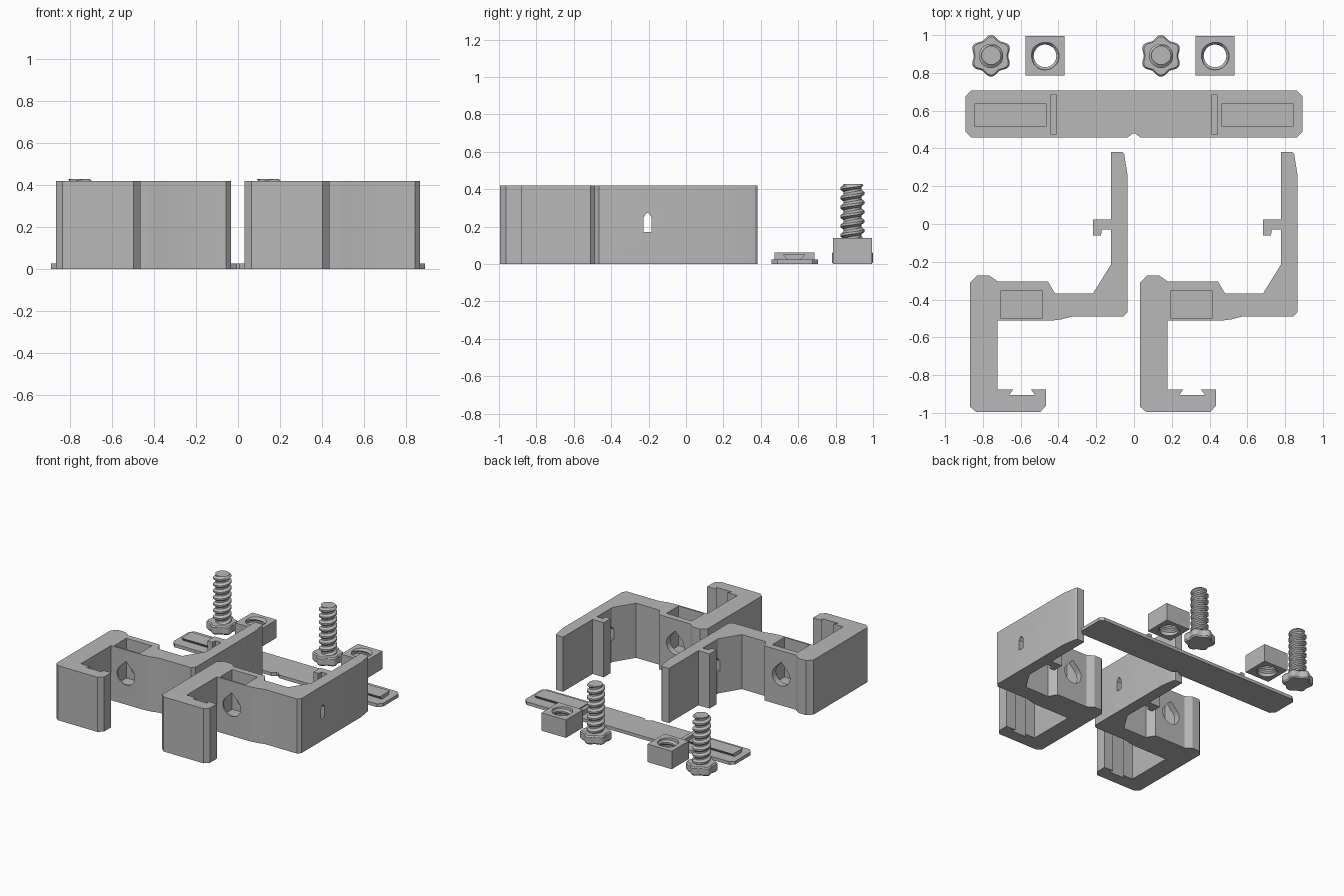
import bpy, bmesh
from math import sin, cos, pi, floor, ceil, radians
from mathutils import Vector

if "Cube" in bpy.data.objects:
    bpy.data.objects.remove(bpy.data.objects["Cube"], do_unlink=True)

grey = bpy.data.materials.new("plain grey")
grey.use_nodes = True
grey.diffuse_color = (0.48, 0.48, 0.48, 1)
grey.node_tree.nodes["Principled BSDF"].inputs["Base Color"].default_value = grey.diffuse_color


def finish(name, bm):
    bmesh.ops.recalc_face_normals(bm, faces=bm.faces[:])
    mesh = bpy.data.meshes.new(name)
    bm.to_mesh(mesh)
    bm.free()
    mesh.materials.append(grey)
    ob = bpy.data.objects.new(name, mesh)
    bpy.context.collection.objects.link(ob)
    return ob


def prism(name, outline, axis, lo, hi):
    """Extrude a 2D outline along one axis (0, 1 or 2)."""
    def place(p, h):
        c = list(p)
        c.insert(axis, h)
        return c
    bm = bmesh.new()
    face = bm.faces.new([bm.verts.new(place(p, lo)) for p in outline])
    ext = bmesh.ops.extrude_face_region(bm, geom=[face])
    move = Vector(place((0, 0), hi - lo))
    bmesh.ops.translate(bm, verts=[v for v in ext["geom"] if isinstance(v, bmesh.types.BMVert)], vec=move)
    return finish(name, bm)


def rect(x0, x1, y0, y1):
    return [(x0, y0), (x1, y0), (x1, y1), (x0, y1)]


def activate(ob):
    for o in bpy.context.selected_objects:
        o.select_set(False)
    ob.select_set(True)
    bpy.context.view_layer.objects.active = ob


def cut(ob, *cutters):
    activate(ob)
    for c in cutters:
        mod = ob.modifiers.new("cut", "BOOLEAN")
        mod.operation, mod.solver, mod.object = "DIFFERENCE", "EXACT", c
        bpy.ops.object.modifier_apply(modifier=mod.name)
        bpy.data.objects.remove(c, do_unlink=True)


def smooth(ob, angle=30):
    activate(ob)
    bpy.ops.object.shade_smooth_by_angle(angle=radians(angle))


def duplicate(ob, name, dx):
    other = bpy.data.objects.new(name, ob.data.copy())
    other.location = ob.location + Vector((dx, 0, 0))
    bpy.context.collection.objects.link(other)


def threaded_rod(name, minor, major, z0, z1, limit, pitch=0.05, n=32):
    """Closed helical rod; limit(r, z) shapes its ends."""
    steps = [major, major, minor, minor]

    def radius(phase):
        t = (phase % 1) * 4
        k = floor(t)
        f = t - k
        return steps[k % 4] * (1 - f) + steps[(k + 1) % 4] * f

    bm = bmesh.new()
    rows = ceil((z1 - z0) / pitch * 4) + 14
    grid = []
    for k in range(rows):
        row = []
        for i in range(n):
            z = min(z1, max(z0, z0 + pitch * ((k - 6) / 4 + i / n)))
            r = limit(radius((z - z0) / pitch - i / n), z)
            row.append(bm.verts.new((r * cos(2 * pi * i / n), r * sin(2 * pi * i / n), z)))
        grid.append(row)
    for k in range(rows - 5):
        for i in range(n):
            j, s = ((i + 1), 0) if i < n - 1 else (0, 4)
            bm.faces.new((grid[k][i], grid[k + s][j], grid[k + s + 1][j], grid[k + 1][i]))
    bmesh.ops.remove_doubles(bm, verts=bm.verts[:], dist=1e-5)
    bmesh.ops.delete(bm, geom=[v for v in bm.verts if not v.link_faces], context="VERTS")
    bmesh.ops.holes_fill(bm, edges=[e for e in bm.edges if e.is_boundary], sides=0)
    return finish(name, bm)


SPACING = 0.9

# Clamp: hooked profile with a dovetail groove in the lower jaw and a small catch
profile = [
    (-.868, -.967), (-.836, -.995), (-.497, -.995), (-.465, -.962), (-.465, -.877),
    (-.545, -.877), (-.524, -.904), (-.66, -.904), (-.64, -.877), (-.722, -.877),
    (-.722, -.512), (-.44, -.512), (-.385, -.505), (-.328, -.49), (-.056, -.49),
    (-.034, -.466), (-.034, .257), (-.052, .37), (-.062, .382), (-.122, .382),
    (-.122, .024), (-.217, .024), (-.217, -.061), (-.175, -.061), (-.17, -.029),
    (-.122, -.029), (-.122, -.215), (-.217, -.368), (-.418, -.368), (-.455, -.305),
    (-.72, -.305), (-.767, -.273), (-.83, -.273), (-.868, -.31)]
clamp = prism("right_clamp", profile, 2, 0, 0.42)

# Nut pocket, teardrop screw hole and small slot
hx, hz, hr = -0.595, 0.225, 0.075
drop = [(hx + hr * cos(a), hz + hr * sin(a))
        for a in (radians(135 + 270 * i / 24) for i in range(25))]
drop.append((hx, hz + hr * 2 ** 0.5))
slot = [(-.227, .171), (-.184, .171), (-.184, .25), (-.2, .272), (-.211, .272), (-.227, .25)]
cut(clamp,
    prism("pocket_cutter", rect(-.703, -.487, -.5, -.352), 2, 0.115, 0.5),
    prism("hole_cutter", drop, 1, -.6, -.2),
    prism("slot_cutter", slot, 0, -.2, .05))
smooth(clamp, 25)
duplicate(clamp, "left_clamp", SPACING)

# Flat strip with chamfered corners and a centre notch
strip = [(-.892, .488), (-.862, .457), (-.035, .457), (-.008, .478), (.008, .478), (.035, .457),
         (.862, .457), (.892, .488), (.892, .677), (.862, .706), (-.862, .706), (-.892, .677)]
prism("strip", strip, 2, 0, 0.025)

# Stop ribs and dovetail rails on the strip
rail = [(.545, .02), (.611, .02), (.639, .052), (.517, .052)]
for side, s in (("left", 1), ("right", -1)):
    prism(side + "_rib", rect(s * .41, s * .442, .474, .686), 2, 0.02, 0.062)
    prism(side + "_rail", rail, 0, s * .463, s * .845)

# Screw shaft with a chamfered tip
shaft = threaded_rod("right_screw", 0.047, 0.064, 0.06, 0.428,
                     lambda r, z: min(r, 0.052 + (0.428 - z)))
shaft.location = (-.757, .89, 0)
smooth(shaft)
duplicate(shaft, "left_screw", SPACING)

# Six-lobed screw head
bm = bmesh.new()
N = 72
rings = []
for z, scale in ((0, .92), (.01, 1), (.057, 1), (.067, .92)):
    rings.append([])
    for i in range(N):
        a = 2 * pi * i / N
        r = scale * (0.11 - 0.019 * cos(3 * a) ** 2)
        rings[-1].append(bm.verts.new((r * cos(a), r * sin(a), z)))
for low, high in zip(rings, rings[1:]):
    for i in range(N):
        j = (i + 1) % N
        bm.faces.new((low[i], low[j], high[j], high[i]))
bm.faces.new(rings[0])
bm.faces.new(rings[-1])
head = finish("right_screw_head", bm)
head.location = shaft.location
smooth(head)
duplicate(head, "left_screw_head", SPACING)

# Square nut with a threaded bore, flared at both faces
H = 0.138
nut = prism("right_nut", rect(-.104, .104, -.104, .104), 2, 0, H)
cut(nut, threaded_rod("bore_cutter", 0.06, 0.073, -0.02, H + 0.02,
                      lambda r, z: max(r, min(0.075, 0.075 - min(z, H - z)))))
nut.location = (-.471, .89, 0)
smooth(nut)
duplicate(nut, "left_nut", SPACING)
